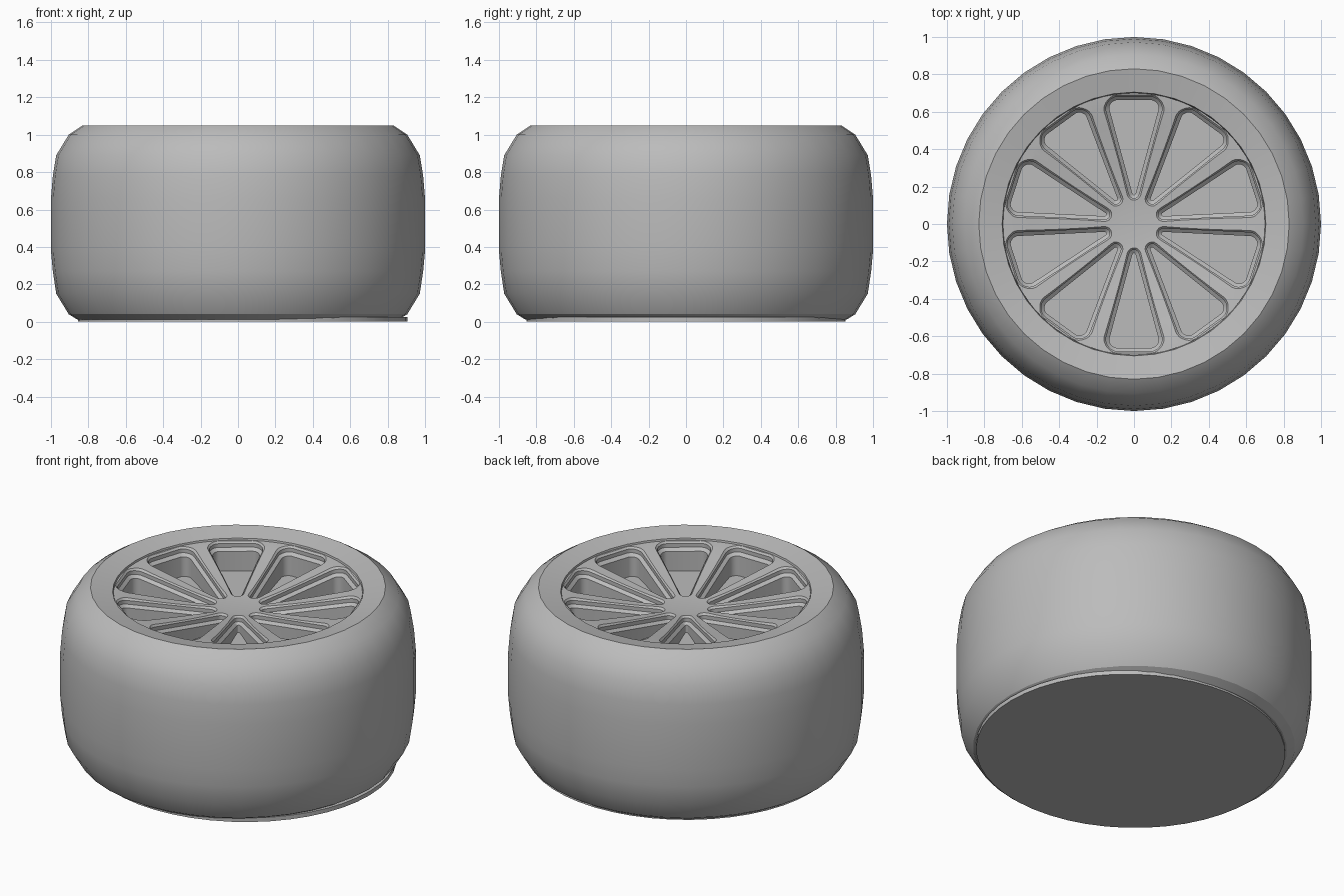
import bpy, bmesh, math
from mathutils import Matrix, Vector

if "Cube" in bpy.data.objects:
    bpy.data.objects.remove(bpy.data.objects["Cube"], do_unlink=True)

grey = bpy.data.materials.new("plain_grey")
grey.use_nodes = True
grey.diffuse_color = (0.5, 0.5, 0.5, 1)
grey.node_tree.nodes["Principled BSDF"].inputs["Base Color"].default_value = (0.5, 0.5, 0.5, 1)


def make_object(name, bm):
    bmesh.ops.recalc_face_normals(bm, faces=bm.faces)
    mesh = bpy.data.meshes.new(name)
    bm.to_mesh(mesh)
    bm.free()
    mesh.materials.append(grey)
    obj = bpy.data.objects.new(name, mesh)
    bpy.context.collection.objects.link(obj)
    return obj


def smooth(obj, degrees):
    bpy.ops.object.select_all(action='DESELECT')
    obj.select_set(True)
    bpy.context.view_layer.objects.active = obj
    bpy.ops.object.shade_smooth_by_angle(angle=math.radians(degrees))


def lathe(name, profile, steps):
    """Spin an (r, z) profile around the z axis."""
    bm = bmesh.new()
    verts = [bm.verts.new((r, 0, z)) for r, z in profile]
    edges = [bm.edges.new(pair) for pair in zip(verts, verts[1:])]
    bmesh.ops.spin(bm, geom=verts + edges, axis=(0, 0, 1), cent=(0, 0, 0),
                   angle=math.tau, steps=steps, use_duplicate=False)
    bmesh.ops.remove_doubles(bm, verts=bm.verts, dist=0.0005)
    return make_object(name, bm)


# Tyre with rounded shoulders and a sidewall dropping into the rim
tyre = lathe("tyre", [(0.69, 0.9), (0.70, 1.0), (0.705, 1.025), (0.83, 1.05), (0.905, 1.0),
                      (0.972, 0.89), (0.99, 0.78), (1, 0.66), (1, 0.38), (0.99, 0.27),
                      (0.972, 0.15), (0.905, 0.04), (0.86, 0.012), (0, 0.012)], 40)
smooth(tyre, 25)

# Slightly off-centre flat base
bm = bmesh.new()
bmesh.ops.create_cone(bm, cap_ends=True, segments=48, radius1=0.88, radius2=0.88, depth=0.025,
                      matrix=Matrix.Translation((0.025, 0, 0.0125)) @ Matrix.Diagonal((1, 0.97, 1, 1)))
smooth(make_object("base", bm), 30)


def dish(r):
    """Height of the concave wheel face at radius r."""
    return 0.93 + 0.085 * min(1, max(0, (r - 0.08) / 0.6)) ** 1.3


# Dished wheel face
radii = [0, 0.08, 0.15, 0.25, 0.35, 0.45, 0.55, 0.65, 0.7]
wheel = lathe("wheel_face", [(r, dish(r)) for r in radii] + [(0.7, 0.78), (0, 0.78)], 80)


def window_outline(grow):
    """Rounded wedge pointing along +x, widened by grow."""
    points = []
    for cx, cy, rad, start, end in [(0.165, 0, 0.027, 105, 255), (0.615, -0.095, 0.055, 255, 360),
                                    (0.615, 0.095, 0.055, 0, 105)]:
        for i in range(8):
            a = math.radians(start + (end - start) * i / 7)
            points.append((cx + (rad + grow) * math.cos(a), cy + (rad + grow) * math.sin(a)))
    # bow the outer edge so that it follows the rim
    return [(x + 0.015 * (1 - (y / 0.16) ** 2) if x > 0.6 else x, y) for x, y in points]


# Cutter for ten windows with stepped, chamfered edges
bm = bmesh.new()
for k in range(10):
    turn = Matrix.Rotation(math.radians(90 + 36 * k), 3, 'Z')
    rings = []
    for grow, drop in [(-0.018, None), (-0.018, 0.05), (0, 0.035), (0, 0.012), (0.016, -0.006),
                       (0.016, -0.1)]:
        ring = []
        for x, y in window_outline(grow):
            z = 0.84 if drop is None else dish(math.hypot(x, y)) - drop
            ring.append(bm.verts.new(turn @ Vector((x, y, z))))
        rings.append(ring)
    for low, high in zip(rings, rings[1:]):
        for i in range(len(low)):
            j = (i + 1) % len(low)
            bm.faces.new((low[i], low[j], high[j], high[i]))
    bm.faces.new(rings[0])
    bm.faces.new(rings[-1])
cutter = make_object("window_cutter", bm)
cutter.hide_render = True

mod = wheel.modifiers.new("windows", 'BOOLEAN')
mod.operation = 'DIFFERENCE'
mod.solver = 'EXACT'
mod.object = cutter
bpy.context.view_layer.objects.active = wheel
bpy.ops.object.modifier_apply(modifier=mod.name)
bpy.data.objects.remove(cutter, do_unlink=True)
smooth(wheel, 28)
